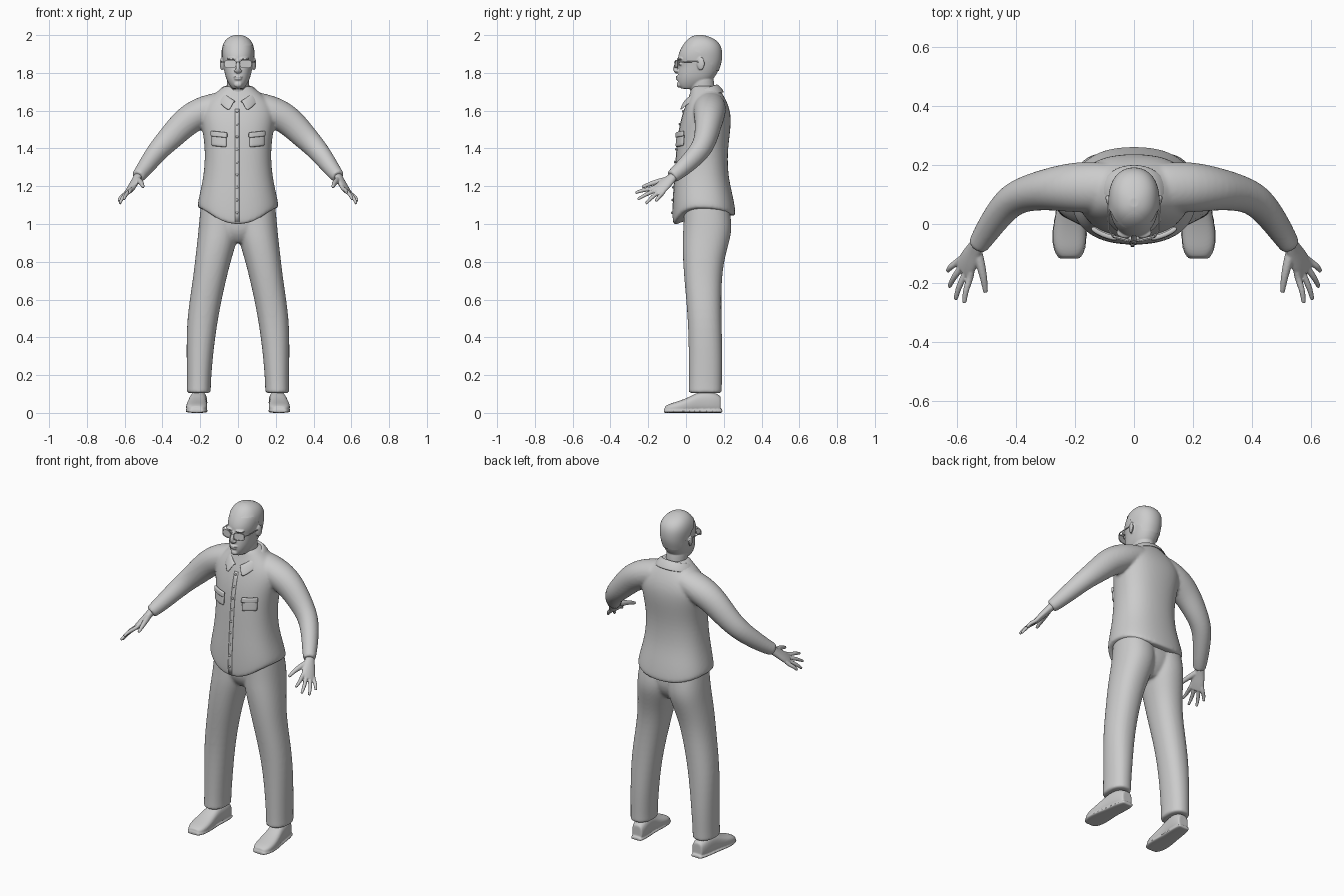
import bpy, bmesh, math
from mathutils import Vector, Matrix

cube = bpy.data.objects.get("Cube")
if cube:
    bpy.data.objects.remove(cube)

grey = bpy.data.materials.new("plain_grey")
grey.use_nodes = True
grey.diffuse_color = (0.6, 0.6, 0.6, 1)
grey.node_tree.nodes["Principled BSDF"].inputs["Base Color"].default_value = (0.6, 0.6, 0.6, 1)


def power(c, p):
    return math.copysign(abs(c) ** p, c)


def ring(c, u, v, n=20, p=0.9):
    c, u, v = Vector(c), Vector(u), Vector(v)
    angles = [2 * math.pi * i / n for i in range(n)]
    return [c + u * power(math.cos(a), p) + v * power(math.sin(a), p) for a in angles]


def loft(bm, rings):
    """Skin closed rings; doubled end rings keep the caps crisp."""
    rings = [rings[0]] + rings + [rings[-1]]
    for k in (0, -1):
        mid = sum(rings[k], Vector()) / len(rings[k])
        rings[k] = [mid + (q - mid) * 0.9 for q in rings[k]]
    rows = [[bm.verts.new(q) for q in r] for r in rings]
    n = len(rows[0])
    for a, b in zip(rows, rows[1:]):
        for i in range(n):
            bm.faces.new((a[i], a[(i + 1) % n], b[(i + 1) % n], b[i]))
    bm.faces.new(rows[0][::-1])
    bm.faces.new(rows[-1])


def level(z, cx, hx, yf, yb, p=0.9):
    return ring((cx, (yf + yb) / 2, z), (hx, 0, 0), (0, (yb - yf) / 2, 0), p=p)


def tube(bm, pts, radii, side=(0, 0, 1), n=12):
    """Tube along pts; each radius is (along side, across side)."""
    pts = [Vector(q) for q in pts]
    rings = []
    for i, q in enumerate(pts):
        t = (pts[min(i + 1, len(pts) - 1)] - pts[max(i - 1, 0)]).normalized()
        u = Vector(side)
        u = (u - t * u.dot(t)).normalized()
        a, b = radii[i] if isinstance(radii[i], tuple) else (radii[i], radii[i])
        rings.append(ring(q, u * a, t.cross(u) * b, n, 1))
    loft(bm, rings)


def blob(bm, c, r, turn=0):
    m = Matrix.Translation(c) @ Matrix.Rotation(turn, 4, "Z") @ Matrix.Diagonal((*r, 1))
    bmesh.ops.create_uvsphere(bm, u_segments=16, v_segments=10, radius=1, matrix=m)


def finish(name, bm, voxel=0, sub=1, smooth=0, mirror=False, solid=0):
    bmesh.ops.recalc_face_normals(bm, faces=bm.faces)
    mesh = bpy.data.meshes.new(name)
    bm.to_mesh(mesh)
    bm.free()
    mesh.materials.append(grey)
    mesh.shade_smooth()
    ob = bpy.data.objects.new(name, mesh)
    bpy.context.collection.objects.link(ob)
    if mirror:
        ob.modifiers.new("Mirror", "MIRROR").use_clip = False
    if solid:
        ob.modifiers.new("Solid", "SOLIDIFY").thickness = solid
    if sub:
        ob.modifiers.new("Sub", "SUBSURF").levels = sub
        ob.modifiers["Sub"].render_levels = sub
    if voxel:
        m = ob.modifiers.new("Blend", "REMESH")
        m.mode, m.voxel_size, m.use_smooth_shade = "VOXEL", voxel, True
    if smooth:
        ob.modifiers.new("Relax", "SMOOTH").iterations = smooth
    return ob


# Shirt: torso with a curved hem, and sleeves blended in
bm = bmesh.new()
rows = [(1.07, .222, -.075, .27), (1.15, .207, -.07, .25), (1.25, .184, -.062, .225),
        (1.38, .174, -.053, .22), (1.5, .19, -.04, .238), (1.58, .205, -.02, .24),
        (1.64, .185, .0, .222), (1.69, .125, .02, .195), (1.73, .075, .03, .165)]
rings = [level(z, 0, hx, yf, yb, .85) for z, hx, yf, yb in rows]
for q in rings[0]:
    f = (q.y - .0975) / .1725
    q.z = 1.085 - (.1 * f ** 4 if f < 0 else .045 * f * f)
loft(bm, rings)
for s in (1, -1):
    tube(bm, [(s * x, y, z) for x, y, z in
              [(.08, .125, 1.635), (.19, .125, 1.595), (.275, .12, 1.545), (.35, .108, 1.465),
               (.415, .085, 1.40), (.465, .025, 1.335), (.505, -.035, 1.28), (.53, -.075, 1.25)]],
         [(.07, .085), (.085, .09), (.08, .075), (.07, .064), (.06, .058), (.052, .05), (.043, .042), (.037, .036)], n=16)
shirt = finish("shirt", bm, .008, 2, 5)
bpy.context.view_layer.update()
shirt_eval = shirt.evaluated_get(bpy.context.evaluated_depsgraph_get())


def front_y(x, z):
    hit, loc, _, _ = shirt_eval.ray_cast(Vector((x, -1, z)), Vector((0, 1, 0)))
    return loc.y if hit else -.05


# Front placket and buttons
bm = bmesh.new()
zs = [1.01 + .04 * i for i in range(16)]
rows = [[bm.verts.new((x, front_y(x, z) - .002, z)) for x in (-.016, .008)] for z in zs]
for a, b in zip(rows, rows[1:]):
    bm.faces.new((*a, *b[::-1]))
finish("placket", bm, solid=.004, sub=0)
bm = bmesh.new()
for i in range(9):
    z = 1.06 + .067 * i
    blob(bm, (-.005, front_y(-.005, z) - .005, z), (.007, .004, .007))
finish("buttons", bm, sub=0)

# Chest pockets with flaps, draped on the shirt front
for name, x0, x1, z0, z1, lift in (("pockets", .06, .14, 1.405, 1.47, .008),
                                   ("pocket_flaps", .056, .145, 1.455, 1.485, .014)):
    bm = bmesh.new()
    grid = []
    for j in range(5):
        z = z0 + (z1 - z0) * j / 4
        xs = [x0 + (x1 - x0) * i / 5 for i in range(6)]
        grid.append([bm.verts.new((x, front_y(x, z) - lift, z + .1 * (x - x0))) for x in xs])
    for a, b in zip(grid, grid[1:]):
        for i in range(5):
            bm.faces.new((a[i], a[i + 1], b[i + 1], b[i]))
    ob = finish(name, bm, sub=1, mirror=True, solid=.016)
    ob.modifiers["Solid"].offset = 0

# Folded collar: standing edge, fold, and falling edge ending in two points
bm = bmesh.new()
half = [((0, .15, 1.72), (0, .168, 1.755), (0, .212, 1.7)),
        ((.06, .14, 1.71), (.065, .15, 1.75), (.085, .19, 1.695)),
        ((.08, .09, 1.69), (.088, .09, 1.735), (.133, .115, 1.685)),
        ((.068, .04, 1.67), (.075, .035, 1.705), (.12, .035, 1.66)),
        ((.03, .01, 1.65), (.035, .0, 1.675), (.06, -.035, 1.60)),
        ((.012, .005, 1.64), (.014, -.006, 1.665), (.042, -.036, 1.605))]
full = [[(-x, y, z) for x, y, z in r] for r in half[:0:-1]] + half
for r in full:
    x, y, z = r[2]
    if y < 0:
        r = list(r)
        r[2] = (x, min(y, front_y(x, z) - .012), z)
rows = [[bm.verts.new(q) for q in r] for r in full]
for a, b in zip(rows, rows[1:]):
    for i in range(2):
        bm.faces.new((a[i], a[i + 1], b[i + 1], b[i]))
finish("collar", bm, sub=2, solid=.009)

# Trousers
bm = bmesh.new()
leg = [(.105, .208, .066, .012, .192), (.13, .208, .063, .015, .19), (.3, .203, .07, .014, .195),
       (.5, .19, .083, .01, .188), (.7, .152, .088, -.01, .188), (.82, .13, .097, -.018, .205),
       (.92, .108, .107, -.02, .235), (1.0, .098, .11, -.014, .248), (1.13, .095, .1, -.01, .22)]
for s in (1, -1):
    loft(bm, [level(z, s * cx, hx, yf, yb) for z, cx, hx, yf, yb in leg])
loft(bm, [level(.9, 0, .06, .03, .17), level(.95, 0, .14, -.012, .215),
          level(1.02, 0, .195, -.016, .235), level(1.13, 0, .18, -.01, .215)])
finish("trousers", bm, .008, 2, 5)

# Shoes with a thin sole
bm = bmesh.new()
shoe = [(-.112, .034, .034), (-.09, .052, .048), (-.04, .059, .062), (.02, .052, .085),
        (.07, .046, .115), (.14, .045, .115), (.183, .034, .09)]
for k, grow in ((1, 1), (0, 1.05)):
    loft(bm, [ring((.219 - .1 * max(y, 0), y * grow, (h if k else .02) / 2), (hx * grow, 0, 0),
                   (0, 0, (h if k else .02) / 2), 20, .75) for y, hx, h in shoe])
finish("shoes", bm, .005, 2, 2, mirror=True)

# Hands: palm, four fingers and a thumb
bm = bmesh.new()
index, little = Vector((.556, -.185, 1.185)), Vector((.6, -.13, 1.155))
wrist, knuckles = Vector((.528, -.065, 1.253)), (index + little) / 2
tube(bm, [wrist, wrist.lerp(knuckles, .3), wrist.lerp(knuckles, .65), knuckles],
     [(.026, .024), (.034, .02), (.042, .019), (.043, .014)], side=little - index)
tips = [(.575, -.268, 1.165), (.605, -.256, 1.13), (.626, -.213, 1.108), (.632, -.16, 1.12)]
for i, tip in enumerate(tips):
    base, tip = index.lerp(little, i / 3), Vector(tip)
    bend = base.lerp(tip, .5) + Vector((.006, 0, .005))
    tube(bm, [base.lerp(wrist, .2), base, bend, tip], [.012, .0125, .0115, .008], n=8)
tube(bm, [(.53, -.095, 1.235), (.518, -.145, 1.225), (.508, -.19, 1.213), (.503, -.232, 1.195)],
     [.018, .017, .013, .009], n=8)
finish("hands", bm, .004, 2, 2, mirror=True)

# Head with neck, nose, brows, lips, eyes and ears
skull = [(1.716, .03, -.025, .05), (1.735, .046, -.043, .11), (1.77, .065, -.047, .15),
         (1.81, .074, -.043, .172), (1.845, .079, -.036, .184), (1.873, .083, -.047, .19),
         (1.91, .086, -.038, .191), (1.945, .081, -.02, .183), (1.975, .065, .003, .158),
         (1.994, .038, .03, .115), (2.0, .012, .055, .085)]
bm = bmesh.new()
loft(bm, [level(z, 0, hx, yf, yb) for z, hx, yf, yb in skull])
tube(bm, [(0, .095, 1.62), (0, .09, 1.69), (0, .08, 1.77)], [(.066, .062), (.066, .058), (.068, .06)],
     side=(0, 1, 0), n=16)
tube(bm, [(0, -.032, 1.875), (0, -.048, 1.85), (0, -.063, 1.818), (0, -.045, 1.803)],
     [.009, .01, .013, .012], side=(1, 0, 0))
blob(bm, (0, -.045, 1.779), (.025, .01, .006))
blob(bm, (0, -.044, 1.768), (.021, .01, .006))
blob(bm, (0, -.036, 1.738), (.022, .014, .016))
for s in (1, -1):
    blob(bm, (s * .012, -.05, 1.811), (.009, .011, .008))
    blob(bm, (s * .036, -.034, 1.874), (.027, .014, .007), s * .3)
    blob(bm, (s * .035, -.027, 1.848), (.016, .012, .009))
    blob(bm, (s * .086, .078, 1.848), (.009, .022, .034), s * -.3)
finish("head", bm, .004, 2, 2)

# Short hair: a thin cap over the top and back of the skull
bm = bmesh.new()
loft(bm, [level(z + .0005, 0, hx + .003, yf + .002, yb + .003) for z, hx, yf, yb in skull])
bald = [f for f in bm.faces
        if f.calc_center_median().z < 1.93 - 1.0 * max(f.calc_center_median().y - .04, 0)
        or f.calc_center_median().z < 1.79]
bmesh.ops.delete(bm, geom=bald, context="FACES")
finish("hair", bm, sub=2)

# Glasses: rims, lenses, bridge and temples
bm = bmesh.new()
for s in (1, -1):
    c = Vector((s * .041, -.053, 1.847))
    u, v = Vector((s * .032, .008, 0)), Vector((0, .002, .022))
    outer, inner = ring(c, u, v, 24, .7), ring(c, u * .88, v * .84, 24, .7)
    back = Vector((0, .006, 0))
    loops = [[bm.verts.new(q) for q in r] for r in
             (outer, inner, [q + back for q in inner], [q + back for q in outer])]
    for a, b in zip(loops, loops[1:] + loops[:1]):
        for i in range(24):
            bm.faces.new((a[i], a[(i + 1) % 24], b[(i + 1) % 24], b[i]))
    bm.faces.new([bm.verts.new(q + back * .5) for q in inner])
    tube(bm, [(s * .072, -.043, 1.857), (s * .085, -.02, 1.858), (s * .087, .06, 1.86), (s * .085, .085, 1.85)],
         [.003] * 4, n=6)
tube(bm, [(-.011, -.057, 1.855), (0, -.06, 1.858), (.011, -.057, 1.855)], [.003] * 3, n=6)
glasses = finish("glasses", bm, sub=0)
glasses.data.shade_flat()
